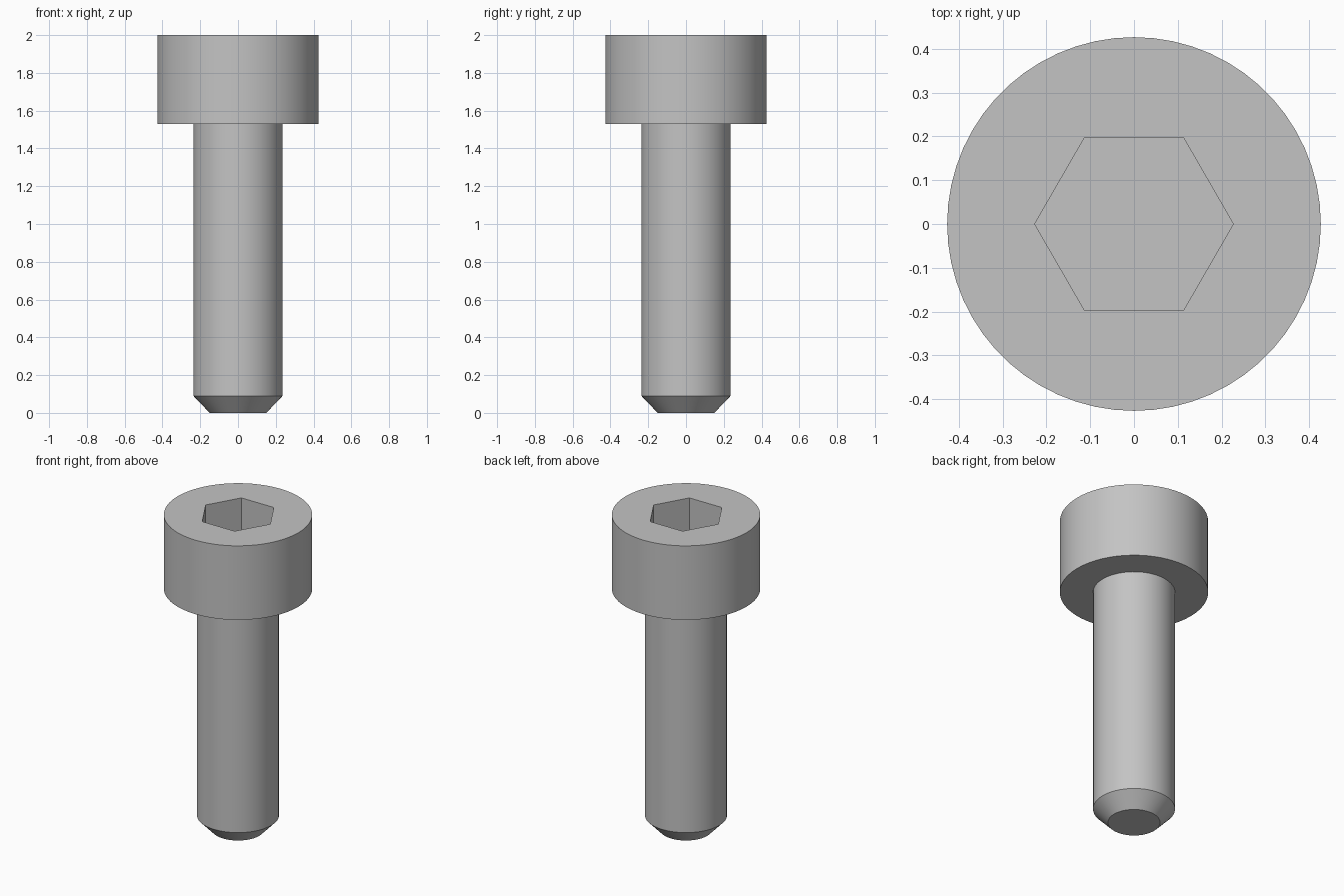
import bpy, bmesh
from math import cos, sin, tau, radians

cube = bpy.data.objects.get("Cube")
if cube:
    bpy.data.objects.remove(cube)

SIDES = 60            # a multiple of six, so the socket corners line up
HEAD_R, SHANK_R, TIP_R, SOCKET_R = 0.427, 0.236, 0.15, 0.227
TOP, HEAD_Z, CHAMFER_Z, SOCKET_Z = 2.0, 1.53, 0.09, 1.76

steel = bpy.data.materials.new("grey steel")
steel.use_nodes = True
colour = (0.55, 0.55, 0.55, 1)
steel.diffuse_color = colour
steel.node_tree.nodes["Principled BSDF"].inputs["Base Color"].default_value = colour


def ring(bm, radius, z, sides=SIDES):
    return [bm.verts.new((radius * cos(tau * i / sides), radius * sin(tau * i / sides), z))
            for i in range(sides)]


def wall(bm, low, high):
    n = len(low)
    for i in range(n):
        j = (i + 1) % n
        bm.faces.new((low[i], low[j], high[j], high[i]))


def finish(bm, name):
    mesh = bpy.data.meshes.new(name)
    bm.to_mesh(mesh)
    bm.free()
    mesh.materials.append(steel)
    obj = bpy.data.objects.new(name, mesh)
    bpy.context.collection.objects.link(obj)
    bpy.ops.object.select_all(action='DESELECT')
    obj.select_set(True)
    bpy.context.view_layer.objects.active = obj
    bpy.ops.object.shade_smooth_by_angle(angle=radians(30))


# Shank with a chamfered tip
bm = bmesh.new()
tip = ring(bm, TIP_R, 0)
chamfer = ring(bm, SHANK_R, CHAMFER_Z)
bm.faces.new(tip[::-1])
wall(bm, tip, chamfer)
wall(bm, chamfer, ring(bm, SHANK_R, HEAD_Z))
finish(bm, "shank")

# Cylindrical head: underside and side
bm = bmesh.new()
under = ring(bm, HEAD_R, HEAD_Z)
rim = ring(bm, HEAD_R, TOP)
wall(bm, ring(bm, SHANK_R, HEAD_Z), under)
wall(bm, under, rim)

# Top face around the hexagonal opening, one face per socket side
mouth = ring(bm, SOCKET_R, TOP, 6)
floor = ring(bm, SOCKET_R, SOCKET_Z, 6)
step = SIDES // 6
for i in range(6):
    arc = [rim[(i * step + k) % SIDES] for k in range(step + 1)]
    bm.faces.new(arc + [mouth[(i + 1) % 6], mouth[i]])

# Hexagonal socket
wall(bm, mouth, floor)
bm.faces.new(floor)
finish(bm, "socket_head")
